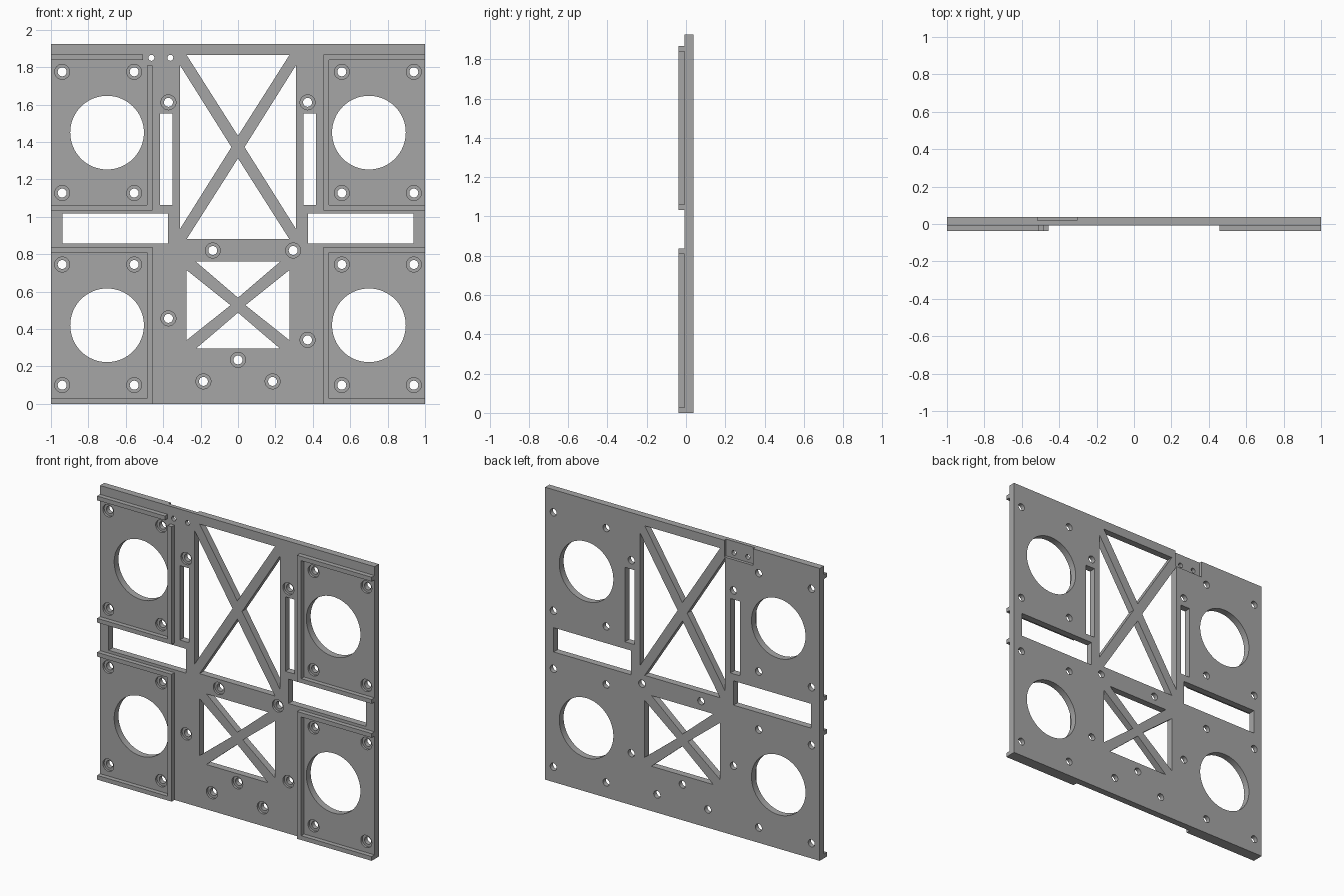
import bpy, bmesh, math

if "Cube" in bpy.data.objects:
    bpy.data.objects.remove(bpy.data.objects["Cube"])

BACK, FACE, FRONT = 0.0375, -0.0075, -0.0375   # depth levels along y

grey = bpy.data.materials.new("grey plastic")
grey.diffuse_color = (0.38, 0.38, 0.38, 1)
grey.use_nodes = True
grey.node_tree.nodes["Principled BSDF"].inputs["Base Color"].default_value = grey.diffuse_color


def rect(x0, x1, z0, z1):
    return [(x0, z0), (x1, z0), (x1, z1), (x0, z1)]


def circle(x, z, r, n):
    return [(x + r * math.cos(2 * math.pi * i / n), z + r * math.sin(2 * math.pi * i / n))
            for i in range(n)]


def mirror(poly):
    return [(-x, z) for x, z in poly]


def prisms(name, outlines, y0, y1):
    """Extrude several xz outlines between two depths into one object."""
    bm = bmesh.new()
    for pts in outlines:
        a = [bm.verts.new((x, y0, z)) for x, z in pts]
        b = [bm.verts.new((x, y1, z)) for x, z in pts]
        bm.faces.new(a)
        bm.faces.new(b[::-1])
        for i in range(len(pts)):
            j = (i + 1) % len(pts)
            bm.faces.new((a[j], a[i], b[i], b[j]))
    bmesh.ops.recalc_face_normals(bm, faces=bm.faces)
    mesh = bpy.data.meshes.new(name)
    bm.to_mesh(mesh)
    bm.free()
    mesh.materials.append(grey)
    ob = bpy.data.objects.new(name, mesh)
    bpy.context.collection.objects.link(ob)
    return ob


def truss(w, z0, z1, dx, dz, gx, gz):
    """Four triangular windows that leave an X brace between them."""
    mid = (z0 + z1) / 2
    side = [(-w, z0 + dz), (-gx, mid), (-w, z1 - dz)]
    return [[(-w + dx, z1), (w - dx, z1), (0, mid + gz)],
            [(-w + dx, z0), (w - dx, z0), (0, mid - gz)],
            side, mirror(side)]


# Screw hole positions
screws = [(s * x, z) for s in (-1, 1) for x in (0.555, 0.94)
          for z in (0.1, 0.745, 1.127, 1.775)]
screws += [(-0.372, 1.612), (0.372, 1.612), (-0.135, 0.82), (0.295, 0.82), (-0.372, 0.457),
           (0.372, 0.342), (0, 0.235), (-0.185, 0.12), (0.185, 0.12)]

# Through openings: fan holes, slots, trusses, screw holes
openings = [circle(s * 0.7, z, 0.197, 64) for s in (-1, 1) for z in (0.42, 1.45)]
for slot in (rect(0.35, 0.418, 1.063, 1.553), rect(0.373, 0.938, 0.857, 1.017)):
    openings += [slot, mirror(slot)]
openings += truss(0.31, 0.88, 1.865, 0.035, 0.055, 0.035, 0.06)
openings += truss(0.275, 0.295, 0.76, 0.05, 0.045, 0.04, 0.04)
openings += [circle(x, z, 0.024, 24) for x, z in screws]
openings += [circle(x, 1.85, 0.016, 20) for x in (-0.463, -0.362)]

# Main plate with its cuts
plate = prisms("plate", [rect(-1, 1, 0, 1.925)], FACE, BACK)
cutters = [
    prisms("opening_cutter", openings, -0.1, 0.1),
    prisms("counterbore_cutter", [circle(x, z, 0.04, 32) for x, z in screws], -0.1, FACE + 0.015),
    prisms("notch_cutter", [rect(-0.515, -0.305, 1.815, 2.0)], 0.018, 0.1),
]
for c in cutters:
    c.hide_render = True
    mod = plate.modifiers.new(c.name, "BOOLEAN")
    mod.operation = "DIFFERENCE"
    mod.solver = "EXACT"
    mod.object = c
bpy.context.view_layer.objects.active = plate
plate.select_set(True)
for c in cutters:
    bpy.ops.object.modifier_apply(modifier=c.name)
for c in cutters:
    bpy.data.objects.remove(c)
bpy.ops.object.shade_smooth_by_angle(angle=math.radians(30))


# Raised rails that frame each fan bay on three sides
def frame(z0, z1):
    a, b, t = 0.457, 0.487, 0.028
    return [(1, z0), (a, z0), (a, z1), (1, z1), (1, z1 - t), (b, z1 - t), (b, z0 + t), (1, z0 + t)]


prisms("lower_right_rail", [frame(0, 0.838)], FRONT, FACE)
prisms("lower_left_rail", [mirror(frame(0, 0.838))], FRONT, FACE)
prisms("upper_right_rail", [frame(1.034, 1.867)], FRONT, FACE)
# The upper left rail is broken at its inner top corner
prisms("upper_left_rail", [[(-1, 1.034), (-0.457, 1.034), (-0.457, 1.81), (-0.487, 1.81),
                            (-0.487, 1.062), (-1, 1.062)]], FRONT, FACE)
prisms("upper_left_top_rail", [rect(-1, -0.507, 1.839, 1.867)], FRONT, FACE)
